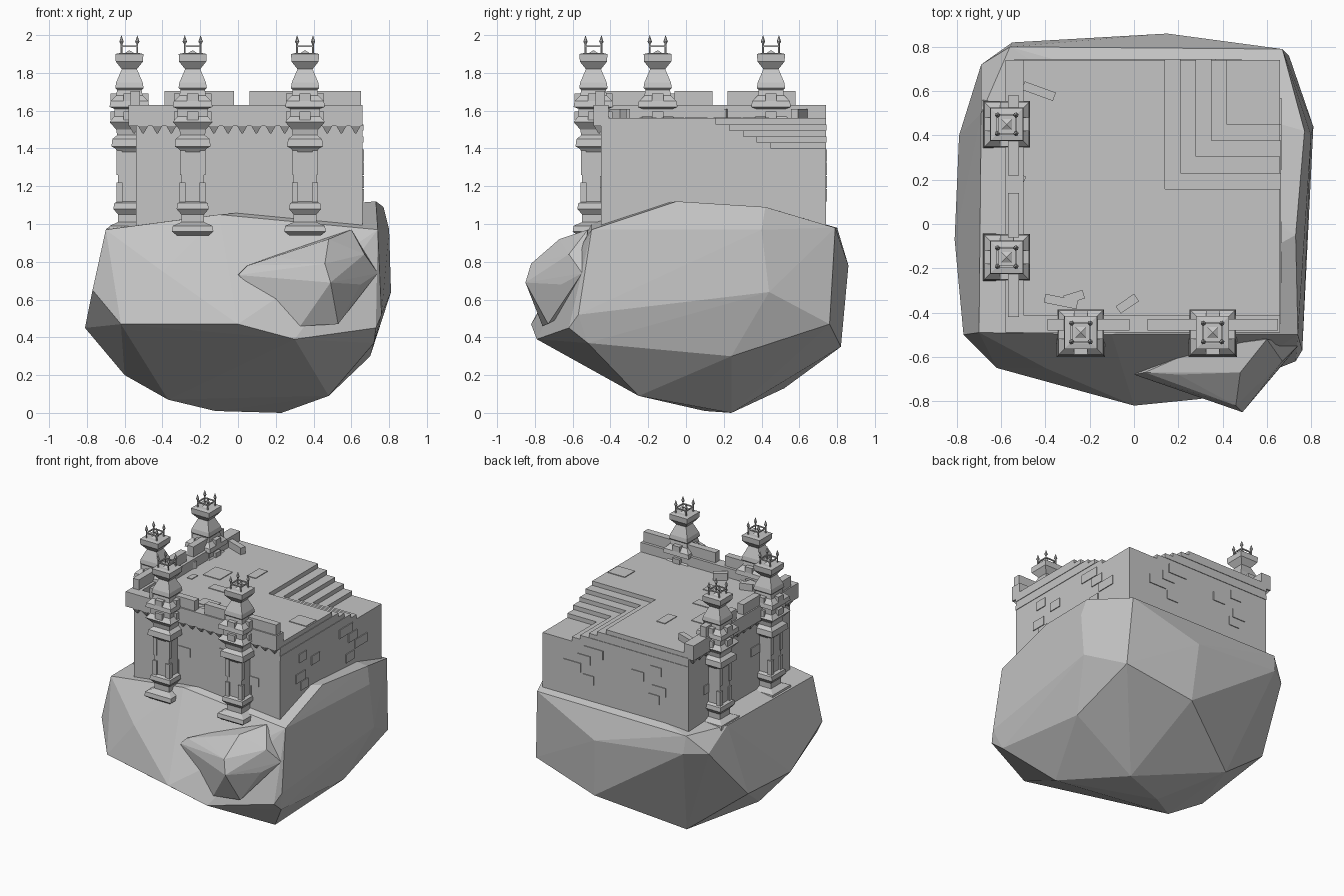
import bpy, bmesh, math, random
from mathutils import Vector, Matrix

random.seed(4)
if "Cube" in bpy.data.objects:
    bpy.data.objects.remove(bpy.data.objects["Cube"])

stone = bpy.data.materials.new("grey stone")
stone.use_nodes = True
GREY = (0.56, 0.56, 0.56, 1)
stone.diffuse_color = GREY
stone.node_tree.nodes["Principled BSDF"].inputs["Base Color"].default_value = GREY


def finish(bm, name):
    bmesh.ops.recalc_face_normals(bm, faces=bm.faces)
    mesh = bpy.data.meshes.new(name)
    bm.to_mesh(mesh)
    bm.free()
    mesh.materials.append(stone)
    ob = bpy.data.objects.new(name, mesh)
    bpy.context.collection.objects.link(ob)


def box(bm, x0, x1, y0, y1, z0, z1, turn=0):
    size = Vector((x1 - x0, y1 - y0, z1 - z0))
    mid = Vector((x0 + x1, y0 + y1, z0 + z1)) / 2
    m = Matrix.Translation(mid) @ Matrix.Rotation(turn, 4, 'Z') @ Matrix.Diagonal(size.to_4d())
    bmesh.ops.create_cube(bm, size=1, matrix=m)


def frustum(bm, x, y, z0, z1, r0, r1, sides=4):
    # square sections line up with the axes
    k = math.sqrt(2) if sides == 4 else 1
    m = Matrix.Translation((x, y, (z0 + z1) / 2)) @ Matrix.Rotation(math.pi / 4, 4, 'Z')
    bmesh.ops.create_cone(bm, cap_ends=True, segments=sides, radius1=r0 * k,
                          radius2=r1 * k, depth=z1 - z0, matrix=m)


def prism(bm, outline, z0, z1):
    face = bm.faces.new([bm.verts.new((x, y, z0)) for x, y in outline])
    out = bmesh.ops.extrude_face_region(bm, geom=[face])
    top = [v for v in out["geom"] if isinstance(v, bmesh.types.BMVert)]
    bmesh.ops.translate(bm, verts=top, vec=(0, 0, z1 - z0))


def boulder(name, points):
    bm = bmesh.new()
    for p in points:
        bm.verts.new(p)
    bmesh.ops.convex_hull(bm, input=bm.verts)
    bmesh.ops.delete(bm, geom=[v for v in bm.verts if not v.link_faces], context='VERTS')
    finish(bm, name)


# Faceted rock base and the nub on its front
boulder("rock_base", [
    (0, -.82, .47), (-.62, -.65, .47), (.3, -.79, .39), (.73, -.62, .45), (.76, -.57, .52),
    (.72, -.52, .37), (-.7, -.49, .97), (-.1, -.5, 1.05), (.74, -.5, .97), (-.4, -.65, .75),
    (.73, -.05, 1.12), (.77, .42, 1.09), (.81, .44, .64), (.8, .4, .97),
    (.67, .79, .98), (.7, .76, .47), (.7, .24, .3), (.48, -.25, .09),
    (.23, .24, 0), (-.12, .1, .01), (-.37, -.08, .07), (-.6, 0, .2), (-.37, .52, .13),
    (.15, .86, .78), (-.55, .82, .85), (.18, .82, .35),
    (-.81, -.07, .45), (-.77, -.5, .65), (-.79, .4, .46), (-.69, .72, .85),
    (-.69, .5, .98), (-.56, .8, .98)])
boulder("front_boulder", [
    (0, -.68, .73), (.05, -.67, .78), (.2, -.68, .825), (.33, -.76, .46), (.49, -.85, .69),
    (.46, -.82, .79), (.53, -.73, .47), (.65, -.66, .68), (.74, -.55, .74), (.6, -.52, .97),
    (.48, -.67, .92), (.67, -.62, .84), (.3, -.56, .87), (.3, -.5, .6)])

# Block of the building, stepping down to its back left corner
L, R, F, B = -.54, .66, -.45, .74
bm = bmesh.new()
box(bm, L, R, F, B, .85, 1.40)
STEPS = 5
RISE = .16 / STEPS
for i in range(STEPS):
    sx, sy = .42 - .07 * i, .45 - .073 * i
    z = 1.40 + RISE * i
    o = .004 * (i % 2)
    prism(bm, [(L, F), (R + o, F), (R + o, sy), (sx, sy), (sx, B + o), (L, B + o)], z, z + RISE)
finish(bm, "stepped_building")

# Broken parapets along the front and right walls
bm = bmesh.new()
box(bm, L - .04, R, F - .04, F + .04, 1.52, 1.63)
box(bm, L - .04, L + .04, F - .04, B, 1.52, 1.63)
for x0, x1 in ((-.39, -.02), (.06, .4), (.42, .65)):
    box(bm, x0, x1, F - .03, F + .02, 1.63, 1.705)
for y0, y1 in ((-.42, -.2), (-.06, .14), (.22, .58)):
    box(bm, L - .03, L + .02, y0, y1, 1.63, 1.705)
finish(bm, "parapets")

# Pointed teeth under the parapets
bm = bmesh.new()
TEETH = 16
for i in range(TEETH):
    t = (i + .5) / TEETH
    frustum(bm, L + t * (R - L), F - .01, 1.48, 1.525, .004, .03)
    frustum(bm, L - .01, F + t * (B - F), 1.48, 1.525, .004, .03)
finish(bm, "parapet_teeth")

# Square column profile: height and half width
PROFILE = [(.94, .085), (.96, .11), (.99, .105), (1.01, .06), (1.05, .06), (1.08, .085),
           (1.11, .08), (1.12, .06), (1.38, .06), (1.4, .075), (1.41, .095), (1.45, .09),
           (1.47, .065), (1.5, .07), (1.54, .105), (1.57, .08), (1.61, .08), (1.62, .105),
           (1.65, .1), (1.68, .07), (1.71, .065), (1.72, .075), (1.75, .07), (1.82, .04),
           (1.86, .072), (1.9, .074), (1.905, .05)]


def column(name, x, y):
    bm = bmesh.new()
    for (z0, r0), (z1, r1) in zip(PROFILE, PROFILE[1:]):
        frustum(bm, x, y, z0, z1, r0, r1)
    for sx in (-1, 1):
        for sy in (-1, 1):
            # corner strips on the shaft
            px, py = x + sx * .053, y + sy * .053
            box(bm, px - .016, px + .016, py - .016, py + .016, 1.11, 1.22)
            box(bm, px - .014, px + .014, py - .014, py + .014, 1.26, 1.39)
            # crown spikes
            px, py = x + sx * .042, y + sy * .042
            frustum(bm, px, py, 1.9, 1.96, .005, .005, 6)
            frustum(bm, px, py, 1.955, 1.965, .006, .012, 6)
            frustum(bm, px, py, 1.965, 2.0, .012, 0, 6)
        # rails of the crown
        box(bm, x - .042, x + .042, y + sx * .042 - .004, y + sx * .042 + .004, 1.936, 1.944)
        box(bm, x + sx * .042 - .004, x + sx * .042 + .004, y - .042, y + .042, 1.936, 1.944)
        # blocks on the capital faces
        for z in (1.55, 1.645):
            box(bm, x + sx * .08 - .02, x + sx * .08 + .02, y - .03, y + .03, z, z + .045)
            box(bm, x - .03, x + .03, y + sx * .08 - .02, y + sx * .08 + .02, z, z + .045)
    # low pyramid inside the crown
    frustum(bm, x, y, 1.9, 1.92, .032, 0)
    finish(bm, name)


column("front_column_right", -.24, -.49)
column("front_column_left", .355, -.49)
column("side_column_front", -.575, -.15)
column("side_column_back", -.575, .45)

# Paving slabs standing just proud of the roof
bm = bmesh.new()
for x, y, w, d in ((-.32, .22, .14, .15), (-.17, .03, .14, .07), (-.43, .08, .04, .07),
                   (-.1, .37, .07, .14), (.58, -.07, .14, .12), (-.1, -.2, .14, .09)):
    box(bm, x - w / 2, x + w / 2, y - d / 2, y + d / 2, 1.55, 1.565)
finish(bm, "paving_slabs")

# Uneven bricks in the walls, spread along each course
bm = bmesh.new()
COURSES = (1.12, 1.19, 1.26, 1.33)
for i, z in enumerate(COURSES):
    for j in range(2):
        t = (j + random.uniform(.25, .75)) / 2
        w = random.uniform(.04, .08)
        y = F + .1 + t * (B - F - .2)
        x = L + .1 + t * (R - L - .2)
        box(bm, R - .01, R + .006, y - w, y + w, z, z + .065)
        box(bm, x - w, x + w, B - .01, B + .006, z, z + .065)
        if i % 2 == j:
            box(bm, x - w, x + w, F - .006, F + .01, z, z + .065)
            box(bm, L - .006, L + .01, y - w, y + w, z, z + .065)
finish(bm, "wall_bricks")

# Fallen rubble on the roof
bm = bmesh.new()
for x, y, w, turn in ((-.43, .6, .15, -.35), (-.52, .19, .07, 1.1), (-.33, -.35, .15, -.2),
                      (-.27, -.33, .09, .3), (-.03, -.36, .1, .6)):
    box(bm, x - w / 2, x + w / 2, y - .02, y + .02, 1.55, 1.61, turn)
finish(bm, "rubble")
